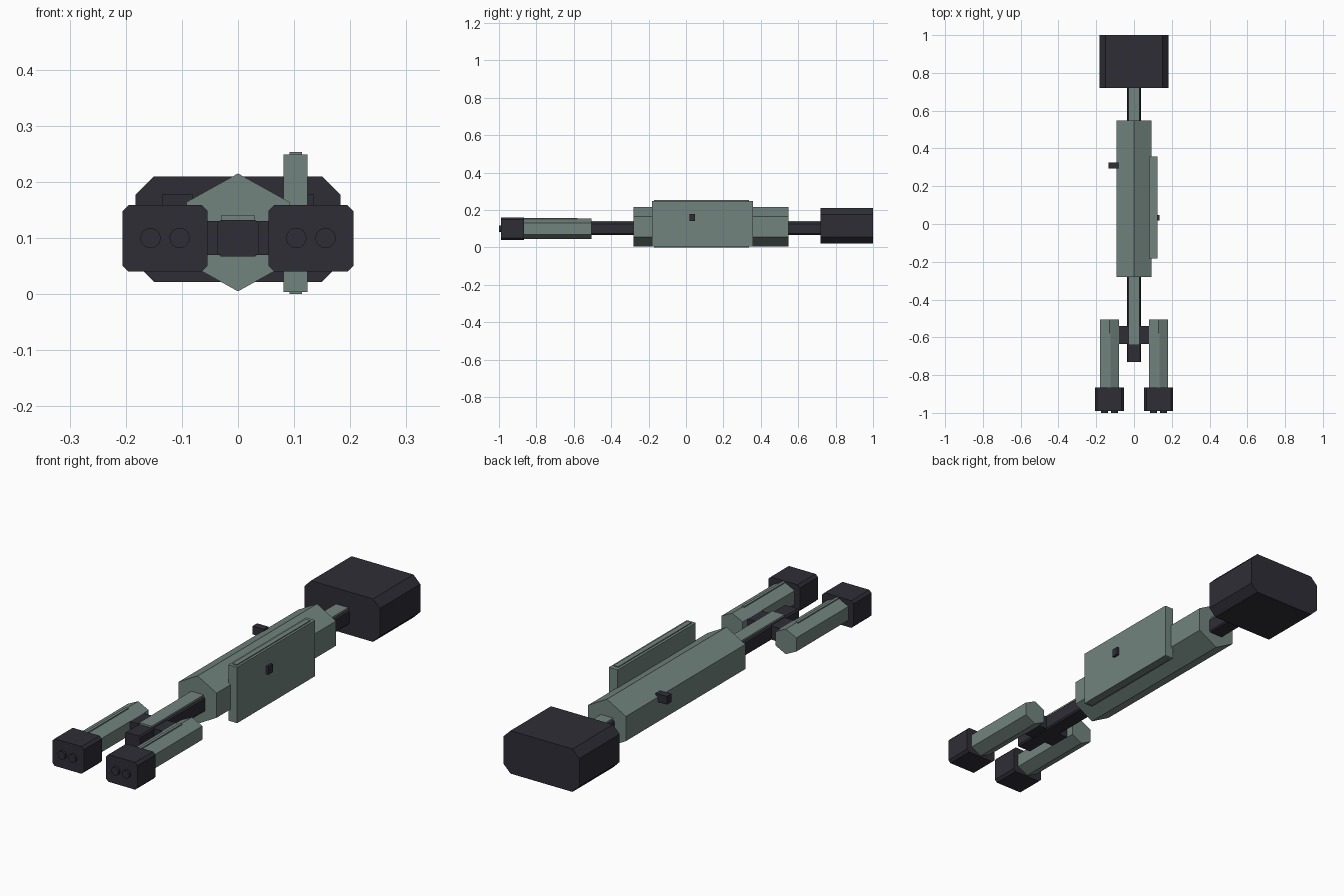
import bpy, bmesh, math

if "Cube" in bpy.data.objects:
    bpy.data.objects.remove(bpy.data.objects["Cube"])


def material(name, rgb):
    m = bpy.data.materials.new(name)
    m.diffuse_color = (*rgb, 1)
    m.use_nodes = True
    m.node_tree.nodes["Principled BSDF"].inputs["Base Color"].default_value = m.diffuse_color
    return m


GREEN = material("grey_green", (0.168, 0.23, 0.208))
DARK = material("dark_charcoal", (0.028, 0.027, 0.037))


def prism(name, profile, y0, y1, mat):
    """Extrude an x-z outline along y."""
    bm = bmesh.new()
    a = [bm.verts.new((x, y0, z)) for x, z in profile]
    b = [bm.verts.new((x, y1, z)) for x, z in profile]
    n = len(profile)
    bm.faces.new(a)
    bm.faces.new(b)
    for i in range(n):
        j = (i + 1) % n
        bm.faces.new((a[i], a[j], b[j], b[i]))
    bmesh.ops.recalc_face_normals(bm, faces=bm.faces)
    me = bpy.data.meshes.new(name)
    bm.to_mesh(me)
    bm.free()
    me.materials.append(mat)
    ob = bpy.data.objects.new(name, me)
    bpy.context.collection.objects.link(ob)
    return ob


def rect(x0, x1, z0, z1, c=0.0):
    """Rectangle outline with corners cut by c."""
    if c == 0:
        return [(x0, z0), (x1, z0), (x1, z1), (x0, z1)]
    return [(x0 + c, z0), (x1 - c, z0), (x1, z0 + c), (x1, z1 - c),
            (x1 - c, z1), (x0 + c, z1), (x0, z1 - c), (x0, z0 + c)]


def hexagon(cx, cz, w, side, h):
    """Upright hexagon with ridges at top and bottom."""
    return [(cx, cz - h), (cx + w, cz - side), (cx + w, cz + side),
            (cx, cz + h), (cx - w, cz + side), (cx - w, cz - side)]


def disc(cx, cz, r, n=24):
    return [(cx + r * math.cos(2 * math.pi * i / n),
             cz + r * math.sin(2 * math.pi * i / n)) for i in range(n)]


# Main body and spine
prism("hull", hexagon(0, 0.11, 0.092, 0.054, 0.105), -0.28, 0.547, GREEN)
prism("spine", rect(-0.037, 0.037, 0.067, 0.132, 0.006), -0.73, 0.74, DARK)
prism("spine_top_plate", rect(-0.03, 0.03, 0.125, 0.14), -0.64, 0.74, GREEN)

# Engine block at the back
prism("engine_block", rect(-0.183, 0.183, 0.022, 0.21, 0.033), 0.72, 1.0, DARK)

# Front pods on a cross bar
prism("cross_bar", rect(-0.085, 0.085, 0.07, 0.13), -0.635, -0.54, DARK)
for label, s in (("left", -1), ("right", 1)):
    cx = s * 0.13
    prism(label + "_pod", hexagon(cx, 0.1, 0.051, 0.03, 0.055),
          -0.87, -0.505, GREEN)
    prism(label + "_pod_rib", rect(cx - 0.006, cx + 0.006, 0.14, 0.157),
          -0.87, -0.58, GREEN)
    prism(label + "_pod_head", rect(cx - 0.076, cx + 0.076, 0.04, 0.159, 0.011),
          -0.99, -0.865, DARK)
    for k, d in (("inner", -s * 0.026), ("outer", s * 0.026)):
        prism(label + "_" + k + "_muzzle", disc(cx + d, 0.1, 0.018),
              -1.0, -0.985, DARK)

# Side panel with thin edge strips
prism("side_panel", rect(0.081, 0.124, 0.004, 0.249), -0.183, 0.357, GREEN)
prism("panel_edge_strip", rect(0.092, 0.114, 0.0, 0.253), -0.17, 0.338, GREEN)

# Small sensors on either side
prism("right_sensor", rect(0.12, 0.135, 0.142, 0.178), 0.018, 0.048, DARK)
prism("left_sensor", rect(-0.135, -0.08, 0.142, 0.178), 0.293, 0.325, DARK)
